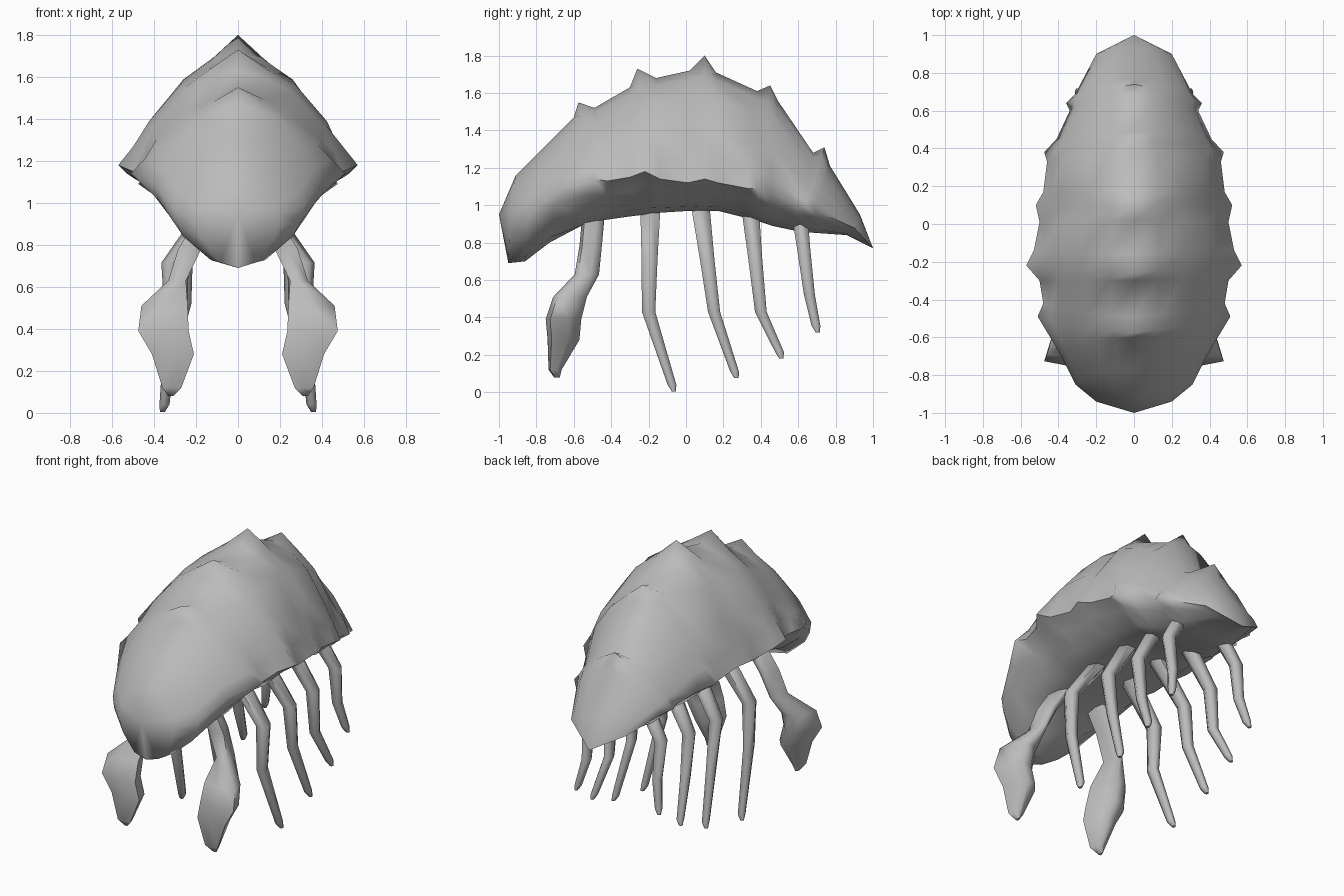
import bpy, bmesh, math

if "Cube" in bpy.data.objects:
    bpy.data.objects.remove(bpy.data.objects["Cube"])

shell = bpy.data.materials.new("shell grey")
shell.diffuse_color = (0.5, 0.5, 0.5, 1)
shell.use_nodes = True
shell.node_tree.nodes["Principled BSDF"].inputs["Base Color"].default_value = shell.diffuse_color


def finish(name, bm, angle):
    bmesh.ops.recalc_face_normals(bm, faces=bm.faces)
    me = bpy.data.meshes.new(name)
    bm.to_mesh(me)
    bm.free()
    me.materials.append(shell)
    ob = bpy.data.objects.new(name, me)
    bpy.context.collection.objects.link(ob)
    bpy.ops.object.select_all(action='DESELECT')
    ob.select_set(True)
    bpy.context.view_layer.objects.active = ob
    bpy.ops.object.shade_smooth_by_angle(angle=math.radians(angle))
    return ob


def loft(bm, rings):
    loops = [[bm.verts.new(p) for p in r] for r in rings]
    n = len(loops[0])
    for a, b in zip(loops, loops[1:]):
        for i in range(n):
            j = (i + 1) % n
            bm.faces.new((a[i], a[j], b[j], b[i]))
    return loops


def cap(bm, loop, tip):
    t = bm.verts.new(tip)
    for i in range(len(loop)):
        bm.faces.new((loop[i], loop[(i + 1) % len(loop)], t))


# Cross-sections of the armour: (fraction of width, fraction of the way down)
ROUND = [(0, 0), (.26, .07), (.52, .22), (.80, .54), (.92, .8), (1, 1)]
RIDGE = [(0, 0), (.22, .16), (.45, .33), (.74, .66), (.87, .83), (1, 1)]
BELLY = [(.81, .35), (.60, .85), (.32, 1), (0, 1)]
CHIN = [(.96, .25), (.84, .5), (.42, .9), (0, 1)]


def section(top_y, top_z, side_y, width, side_z, low_y, low_z, kind):
    half = [(width * u, top_y + (side_y - top_y) * v, top_z + (side_z - top_z) * v)
            for u, v in (RIDGE if kind == "ridge" else ROUND)]
    half += [(width * u, side_y + (low_y - side_y) * v, side_z + (low_z - side_z) * v)
             for u, v in (CHIN if kind == "head" else BELLY)]
    return half + [(-x, y, z) for x, y, z in half[-2:0:-1]]


# Segmented body: spine point, side point, belly point, kind of section
stations = [
    (-.91, 1.16, -.94, .20, .95, -.95, .69, "head"),
    (-.76, 1.31, -.85, .31, .98, -.86, .70, "head"),
    (-.60, 1.47, -.69, .39, 1.08, -.73, .80, "head"),
    (-.575, 1.55, -.49, .51, 1.14, -.56, .89, "ridge"),
    (-.49, 1.52, -.42, .48, 1.13, -.44, .92, "round"),
    (-.30, 1.63, -.30, .50, 1.15, -.30, .94, "round"),
    (-.26, 1.73, -.22, .57, 1.18, -.22, .95, "ridge"),
    (-.16, 1.68, -.14, .53, 1.14, -.14, .96, "round"),
    (.02, 1.72, .01, .50, 1.12, .02, .97, "round"),
    (.10, 1.80, .10, .52, 1.14, .09, .97, "ridge"),
    (.16, 1.71, .17, .48, 1.12, .17, .97, "round"),
    (.38, 1.61, .33, .46, 1.09, .33, .93, "round"),
    (.45, 1.64, .38, .475, 1.09, .40, .91, "ridge"),
    (.49, 1.56, .45, .41, 1.06, .46, .89, "round"),
    (.68, 1.28, .60, .34, 1.0, .60, .86, "round"),
    (.74, 1.31, .64, .36, 1.0, .65, .855, "ridge"),
    (.77, 1.21, .69, .31, .97, .72, .85, "round"),
    (.93, .95, .90, .20, .88, .86, .84, "round"),
]
bm = bmesh.new()
loops = loft(bm, [section(*s) for s in stations])
cap(bm, loops[0], (0, -1, .95))
cap(bm, loops[-1], (0, 1, .77))
finish("armoured_body", bm, 75)

# Outlines swept along the limbs
HEX = [(math.cos(k * math.pi / 3), math.sin(k * math.pi / 3)) for k in range(6)]
BLADE = [(0, -1), (1, -.75), (.75, .3), (.25, 1), (-.25, 1), (-.75, .3), (-1, -.75)]


# Limb from rings: (x, y, z, half width, half depth)
def limb(name, rings, side, outline):
    bm = bmesh.new()
    loops = loft(bm, [[(side * (x + rx * u), y + ry * v, z) for u, v in outline]
                      for x, y, z, rx, ry in rings])
    for loop, ring in ((loops[0], rings[0]), (loops[-1], rings[-1])):
        cap(bm, loop, (side * ring[0], ring[1], ring[2]))
    finish(name, bm, 65)


claw = [(.09, -.49, 1.0, .06, .06), (.23, -.51, .78, .055, .06),
        (.29, -.53, .63, .042, .065), (.35, -.62, .51, .11, .09),
        (.355, -.655, .39, .12, .095), (.31, -.655, .28, .10, .085),
        (.315, -.70, .12, .045, .035), (.32, -.69, .08, .012, .015)]

# Walking legs: hip y, knee y, knee z, foot x, foot y, foot z, thickness
legs = [(-.19, -.20, .43, .36, -.065, .005, .055), (.075, .15, .43, .335, .27, .075, .05),
        (.34, .40, .43, .32, .51, .18, .048), (.60, .66, .52, .30, .705, .32, .045)]

for side, label in ((1, "right"), (-1, "left")):
    limb("claw_" + label, claw, side, BLADE)
    for n, (hy, ky, kz, fx, fy, fz, r) in enumerate(legs):
        bend = kz + .5 * (1.0 - kz)
        limb("leg_%d_%s" % (n + 1, label), [
            (.10, hy, 1.01, .06, r * 1.15),
            (fx - .04, (hy + ky) / 2, bend, .045, r * .9),
            (fx - .045, ky, kz, .033, r * .75),
            (fx - .01, fy - .01, fz + .035, .024, .027),
            (fx, fy, fz, .012, .013)], side, HEX)
